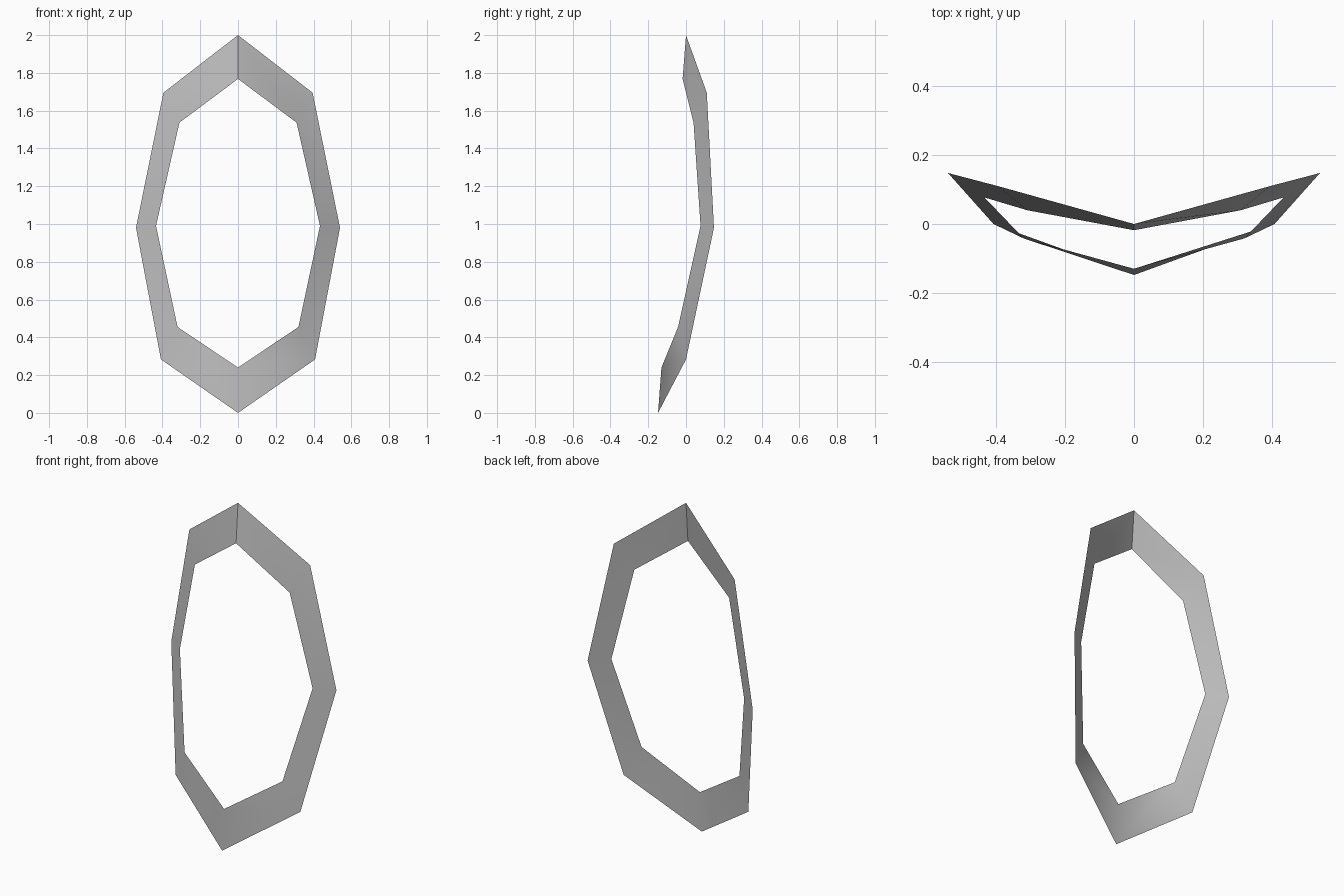
import bpy, bmesh

if "Cube" in bpy.data.objects:
    bpy.data.objects.remove(bpy.data.objects["Cube"])

# Half outlines from the top point to the bottom point (x, y, z)
OUTER = [(0, 0, 2), (0.395, 0.11, 1.695), (0.54, 0.148, 0.98),
         (0.408, 0.0, 0.283), (0, -0.148, 0.0)]
INNER = [(0, -0.018, 1.768), (0.31, 0.04, 1.537), (0.434, 0.077, 0.99),
         (0.32, -0.042, 0.455), (0, -0.13, 0.24)]


def full_loop(half):
    """Mirror a half outline in x to close the loop."""
    return half + [(-x, y, z) for x, y, z in half[-2:0:-1]]


# Bent ring: one thin sheet between the outer and inner outlines
bm = bmesh.new()
outer = [bm.verts.new(p) for p in full_loop(OUTER)]
inner = [bm.verts.new(p) for p in full_loop(INNER)]
n = len(outer)
for i in range(n):
    j = (i + 1) % n
    face = bm.faces.new((outer[i], inner[i], inner[j], outer[j]))
    face.smooth = True

# Face the sheet forward
bm.normal_update()
if sum(f.normal.y for f in bm.faces) > 0:
    bmesh.ops.reverse_faces(bm, faces=bm.faces[:])

# Sharp crease at the top joint
bm.edges.get((outer[0], inner[0])).smooth = False

mesh = bpy.data.meshes.new("frame_ring")
bm.to_mesh(mesh)
bm.free()
ring = bpy.data.objects.new("frame_ring", mesh)
bpy.context.collection.objects.link(ring)

# Plain grey
grey = bpy.data.materials.new("grey")
grey.diffuse_color = (0.52, 0.52, 0.52, 1)
grey.use_nodes = True
grey.node_tree.nodes["Principled BSDF"].inputs["Base Color"].default_value = grey.diffuse_color
mesh.materials.append(grey)
